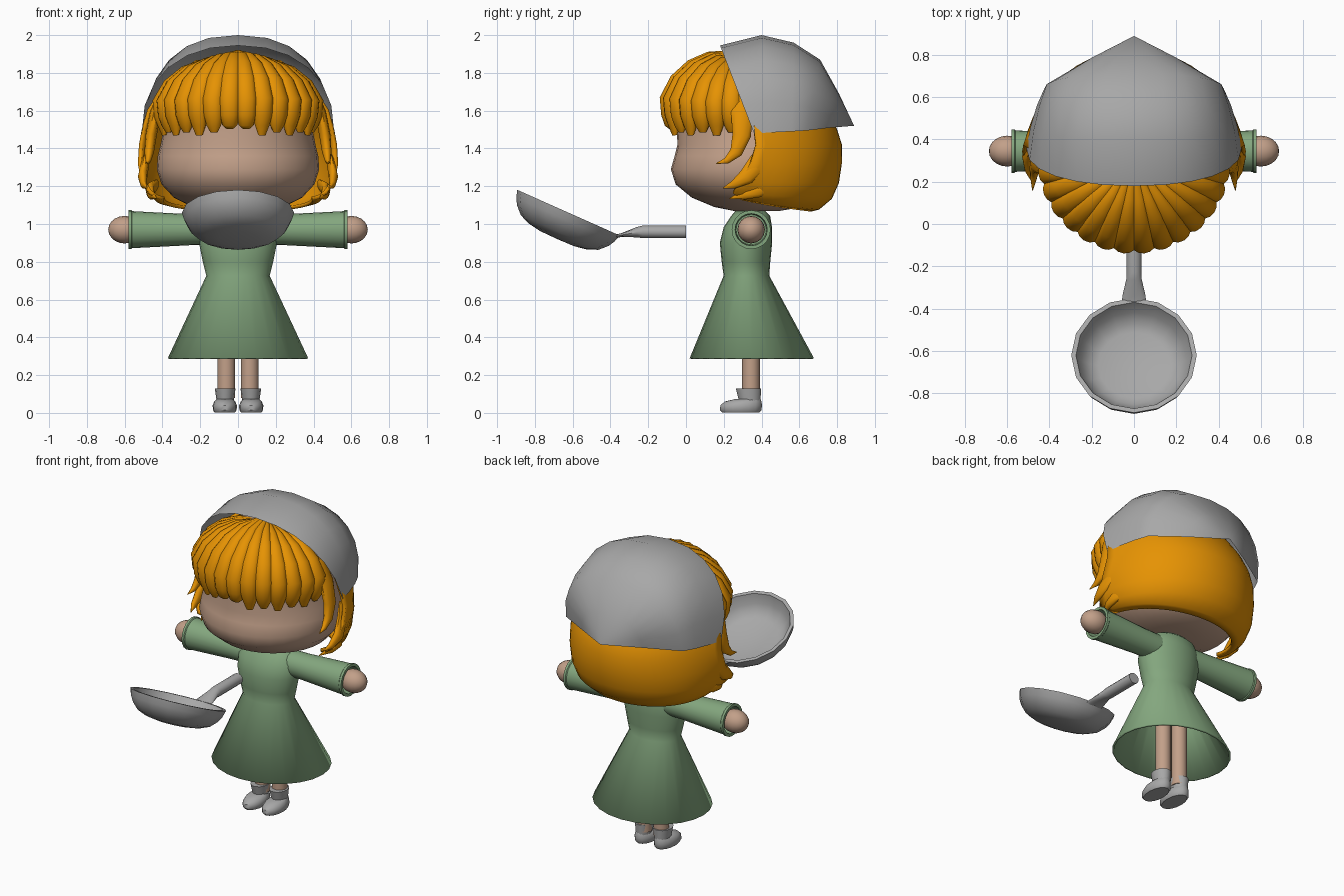
import bpy, bmesh
from math import sin, cos, pi, acos, radians
from mathutils import Vector, Matrix

if "Cube" in bpy.data.objects:
    bpy.data.objects.remove(bpy.data.objects["Cube"])


def material(name, rgb):
    m = bpy.data.materials.new(name)
    m.use_nodes = True
    m.diffuse_color = (*rgb, 1)
    m.node_tree.nodes["Principled BSDF"].inputs["Base Color"].default_value = (*rgb, 1)
    return m


SKIN = material("skin", (0.54, 0.35, 0.25))
HAIR = material("orange_hair", (0.79, 0.29, 0.001))
GREEN = material("green_cloth", (0.23, 0.385, 0.21))
GREY = material("grey", (0.39, 0.39, 0.39))


def skin(name, rings, mat, caps=True, closed=True, solid=0, matrix=None, sharp=40):
    """Bridge rows of points into a surface."""
    bm = bmesh.new()
    rows = [[bm.verts.new(p) for p in r] for r in rings]
    n = len(rows[0])
    for a, b in zip(rows, rows[1:]):
        for i in range(n if closed else n - 1):
            j = (i + 1) % n
            bm.faces.new((a[i], a[j], b[j], b[i]))
    if caps:
        bm.faces.new(rows[0][::-1])
        bm.faces.new(rows[-1])
    bmesh.ops.remove_doubles(bm, verts=bm.verts, dist=0.0005)
    bmesh.ops.recalc_face_normals(bm, faces=bm.faces)
    if matrix:
        bm.transform(matrix)
    me = bpy.data.meshes.new(name)
    bm.to_mesh(me)
    bm.free()
    me.materials.append(mat)
    ob = bpy.data.objects.new(name, me)
    bpy.context.collection.objects.link(ob)
    if solid:
        mod = ob.modifiers.new("thickness", 'SOLIDIFY')
        mod.thickness = solid
        mod.offset = 0
    bpy.ops.object.select_all(action='DESELECT')
    ob.select_set(True)
    bpy.context.view_layer.objects.active = ob
    bpy.ops.object.shade_smooth_by_angle(angle=radians(sharp))


def stack(name, rows, mat, x=0, n=24, **kw):
    """Horizontal ovals: (z, front y, back y, half width)."""
    rings = [[(x + w * cos(2 * pi * i / n), (f + b) / 2 + (b - f) / 2 * sin(2 * pi * i / n), z)
              for i in range(n)] for z, f, b, w in rows]
    skin(name, rings, mat, **kw)


def lathe(name, profile, mat, matrix, n=20, **kw):
    """Revolve (radius, height) points around local z."""
    rings = [[(r * cos(2 * pi * i / n), r * sin(2 * pi * i / n), z) for i in range(n)]
             for r, z in profile]
    skin(name, rings, mat, caps=False, matrix=matrix, **kw)


def tube(name, path, mat, side, n=10):
    """Oval tube: (position, half width along side, half depth)."""
    rings = []
    for k, (p, w, h) in enumerate(path):
        t = Vector(path[min(k + 1, len(path) - 1)][0]) - Vector(path[max(k - 1, 0)][0])
        up = t.cross(side).normalized()
        rings.append([Vector(p) + side * (w * cos(2 * pi * i / n)) + up * (h * sin(2 * pi * i / n))
                      for i in range(n)])
    skin(name, rings, mat, sharp=50)


# Head and neck
stack("head", [(1.07, .25, .5, .12), (1.09, .15, .62, .24), (1.14, .03, .70, .34),
               (1.21, -.055, .74, .405), (1.29, -.08, .76, .43), (1.36, -.06, .77, .425),
               (1.42, -.045, .77, .41), (1.52, -.05, .75, .39), (1.68, -.03, .68, .37),
               (1.80, .06, .60, .28), (1.87, .16, .50, .15), (1.89, .3, .4, .03)],
      SKIN, n=32, sharp=60)
stack("neck", [(z, .265, .415, .075) for z in (1.0, 1.12)], SKIN, n=16)

# Dress: open skirt running up into the bodice
stack("dress", [(.287, .025, .672, .366), (.725, .205, .435, .162), (.80, .195, .44, .18),
                (.90, .185, .45, .2), (.98, .205, .45, .2), (1.04, .245, .44, .16),
                (1.07, .27, .41, .1)], GREEN, caps=False, solid=.012, sharp=60)

for s, label in ((1, "left"), (-1, "right")):
    # Arms
    along = Matrix.Translation((0, .345, .97)) @ Matrix.Rotation(s * pi / 2, 4, 'Y')
    lathe(label + "_sleeve", [(.08, .1), (.082, .25), (.098, .56), (.103, .565), (.103, .58),
                              (.085, .58), (.08, .5), (0, .5)], GREEN, along)
    lathe(label + "_hand", [(.073 * sin(pi * k / 10), .6 - .087 * cos(pi * k / 10))
                            for k in range(11)], SKIN, along, n=16)
    # Legs, socks and shoes
    stack(label + "_leg", [(.08, .297, .391, .047), (.6, .297, .391, .047)], SKIN, x=s * .062, n=16)
    stack(label + "_sock", [(.06, .28, .395, .045), (.13, .262, .40, .055)], GREY, x=s * .068, n=14)
    stack(label + "_shoe", [(.003, .19, .39, .055), (.015, .18, .4, .063), (.04, .182, .402, .064),
                            (.06, .205, .4, .056), (.073, .26, .395, .042)], GREY, x=s * .07, n=16)
    # Side locks and flicked hair tips
    out = Vector((1, 0, 0))
    tube(label + "_side_lock", [((s * .38, .30, 1.74), .02, .04), ((s * .435, .295, 1.6), .03, .06),
                                ((s * .46, .295, 1.47), .03, .052), ((s * .47, .265, 1.38), .025, .035),
                                ((s * .475, .215, 1.335), .015, .018), ((s * .48, .16, 1.32), .002, .002)],
         HAIR, out)
    tube(label + "_upper_flick", [((s * .455, .43, 1.42), .01, .03), ((s * .49, .38, 1.33), .022, .05),
                                  ((s * .505, .32, 1.25), .025, .045), ((s * .50, .25, 1.207), .016, .022),
                                  ((s * .48, .195, 1.19), .002, .002)], HAIR, out)
    tube(label + "_lower_flick", [((s * .43, .46, 1.21), .01, .03), ((s * .465, .38, 1.18), .024, .042),
                                  ((s * .46, .31, 1.155), .02, .027), ((s * .43, .23, 1.135), .002, .002)],
         HAIR, out)

# Back hair: rows of (z, half width, back y, front y, lift of the front edge)
rows = []
for z, w, back, front, lift in [(1.86, .20, .51, .36, 0), (1.75, .34, .62, .36, 0),
                                (1.6, .43, .73, .35, 0), (1.5, .455, .79, .36, 0), (1.42, .468, .815, .37, 0),
                                (1.32, .475, .815, .34, 0), (1.22, .468, .80, .28, 0),
                                (1.14, .445, .765, .25, .03), (1.085, .41, .70, .28, .06),
                                (1.075, .37, .66, .30, .06)]:
    end = acos((front - .38) / (back - .38))
    rows.append([(w * (sin(u * end) + .1 * u ** 5), .38 + (back - .38) * cos(u * end), z + lift * u * u)
                 for u in [k / 14 - 1 for k in range(29)]])
skin("back_hair", rows, HAIR, caps=False, closed=False, solid=.02, sharp=60)

# Fringe: a fan of overlapping locks around the crown
arc = [(.05, 1.91, .3), (.2, 1.89, .55), (.3, 1.84, .8), (.385, 1.76, .95),
       (.437, 1.66, 1), (.428, 1.58, .95), (.41, 1.525, .75)]
for k in range(14):
    a = radians(12.5 * (k - 6.5))
    d = Vector((1.04 * sin(a), -cos(a), 0))
    drop = .035 * sin(a) ** 2
    tip = 1.505 if k in (6, 7) else 1.47 + .015 * (k % 2)
    path = [(Vector((0, .3, z - drop * (z - 1.5) * 3)) + d * (r - .036 * w), .055 * w, .042 * w)
            for r, z, w in arc]
    path.append((Vector((0, .3, tip)) + d * .38, .02, .012))
    tube("fringe_lock_%d" % (k + 1), path, HAIR, Vector((cos(a), sin(a), 0)), n=12)

# Headscarf: arches from the front edge to the back corner
arches = []
for w, yb, zb, yt, zt, e in [(.51, .36, 1.48, .18, 1.945, .92), (.49, .46, 1.485, .40, 2.0, .85),
                             (.46, .56, 1.49, .57, 1.96, .85), (.425, .64, 1.495, .71, 1.87, .85),
                             (.22, .765, 1.51, .81, 1.69, .85), (0, .89, 1.52, .89, 1.52, 1)]:
    row = []
    for i in range(13):
        t = pi * i / 12
        h = max(sin(t), 0) ** .85
        c = cos(t)
        row.append((w * abs(c) ** e * (1 if c > 0 else -1), yb + (yt - yb) * h, zb + (zt - zb) * h))
    arches.append(row)
skin("headscarf", arches, GREY, caps=False, closed=False, sharp=180)

# Frying pan
tilt = Matrix.Translation((0, -.622, 1.06)) @ Matrix.Rotation(radians(-24), 4, 'X')
lathe("pan_bowl", [(0, -.152), (.1, -.15), (.17, -.138), (.225, -.115), (.265, -.075), (.285, -.04),
                   (.297, 0), (.275, 0), (.25, -.06), (.21, -.1), (.17, -.115), (0, -.12)],
      GREY, tilt, n=16, sharp=50)
tube("pan_handle", [((0, -.37, .935), .057, .01), ((0, -.34, .942), .055, .01),
                    ((0, -.26, .956), .036, .028), ((0, -.23, .958), .036, .034),
                    ((0, 0, .958), .036, .034)], GREY, Vector((1, 0, 0)), n=14)
